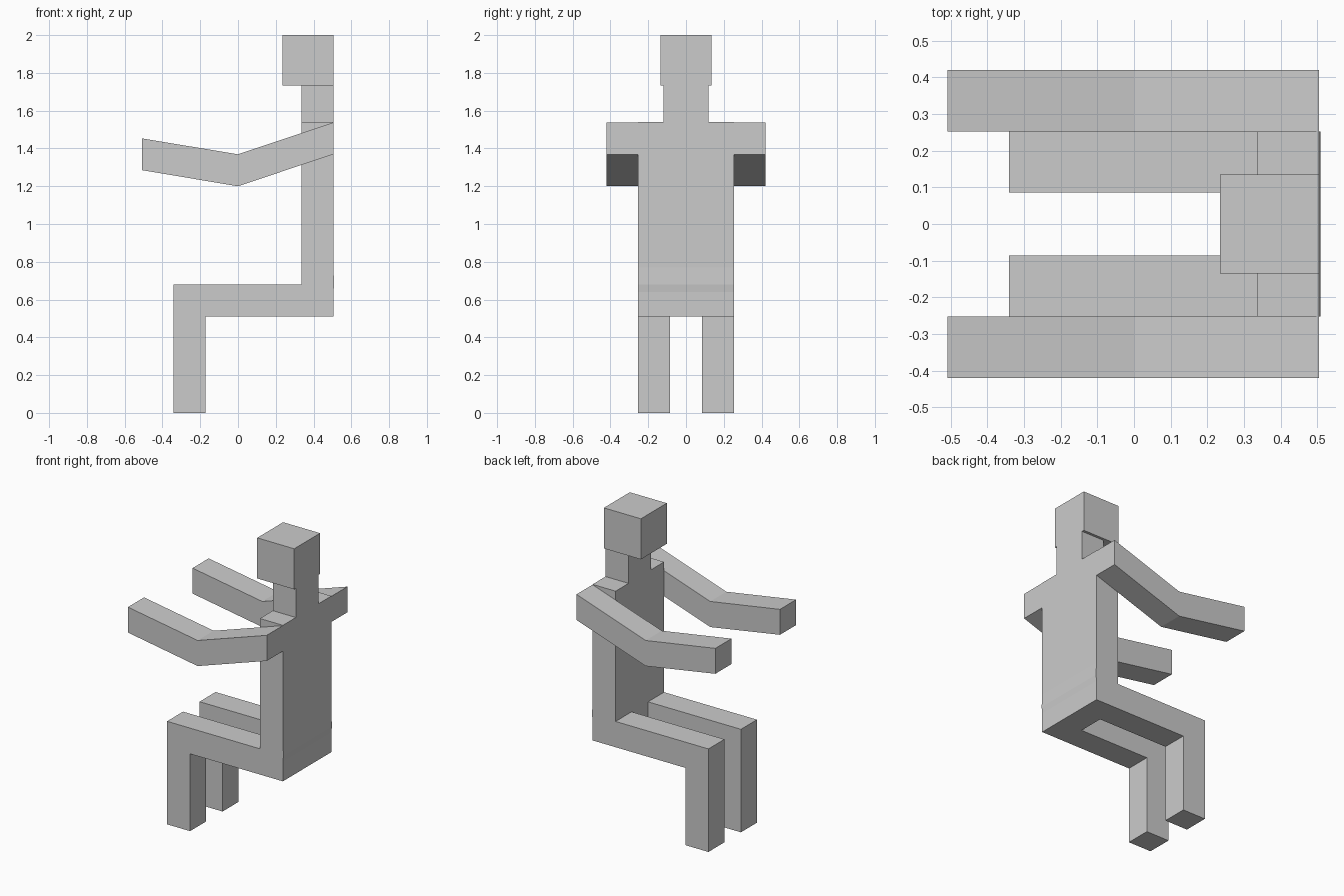
import bpy
import bmesh

if "Cube" in bpy.data.objects:
    bpy.data.objects.remove(bpy.data.objects["Cube"])


def extrude_profile(name, profile, y0, y1):
    """Extrude an (x, z) side profile from y0 to y1."""
    bm = bmesh.new()
    face = bm.faces.new([bm.verts.new((x, y0, z)) for x, z in profile])
    side = bmesh.ops.extrude_face_region(bm, geom=[face])["geom"]
    verts = [g for g in side if isinstance(g, bmesh.types.BMVert)]
    bmesh.ops.translate(bm, vec=(0, y1 - y0, 0), verts=verts)
    bmesh.ops.recalc_face_normals(bm, faces=bm.faces)
    mesh = bpy.data.meshes.new(name)
    bm.to_mesh(mesh)
    bm.free()
    obj = bpy.data.objects.new(name, mesh)
    bpy.context.collection.objects.link(obj)
    return obj


def rect(x0, x1, z0, z1):
    return [(x0, z0), (x1, z0), (x1, z1), (x0, z1)]


FRONT, BACK = 0.337, 0.505

# Torso, with a very slight bulge at the lower back
extrude_profile("torso", [(FRONT, 0.51), (BACK, 0.51), (BACK, 0.64), (0.509, 0.68),
                          (BACK, 0.77), (BACK, 1.54), (FRONT, 1.54)], -0.253, 0.253)

# Neck and head
extrude_profile("neck", rect(FRONT, BACK, 1.54, 1.732), -0.118, 0.118)
extrude_profile("head", rect(0.235, BACK, 1.732, 2.0), -0.135, 0.135)

# Bent arm and seated leg, as side profiles
arm = [(BACK, 1.538), (0, 1.369), (-0.509, 1.453), (-0.509, 1.285), (0, 1.2), (BACK, 1.369)]
leg = [(FRONT, 0.68), (-0.341, 0.68), (-0.341, 0), (-0.173, 0), (-0.173, 0.51), (FRONT, 0.51)]

# Both sides
for side, s in (("left", -1), ("right", 1)):
    extrude_profile(side + "_arm", arm, s * 0.253, s * 0.421)
    extrude_profile(side + "_leg", leg, s * 0.086, s * 0.253)
